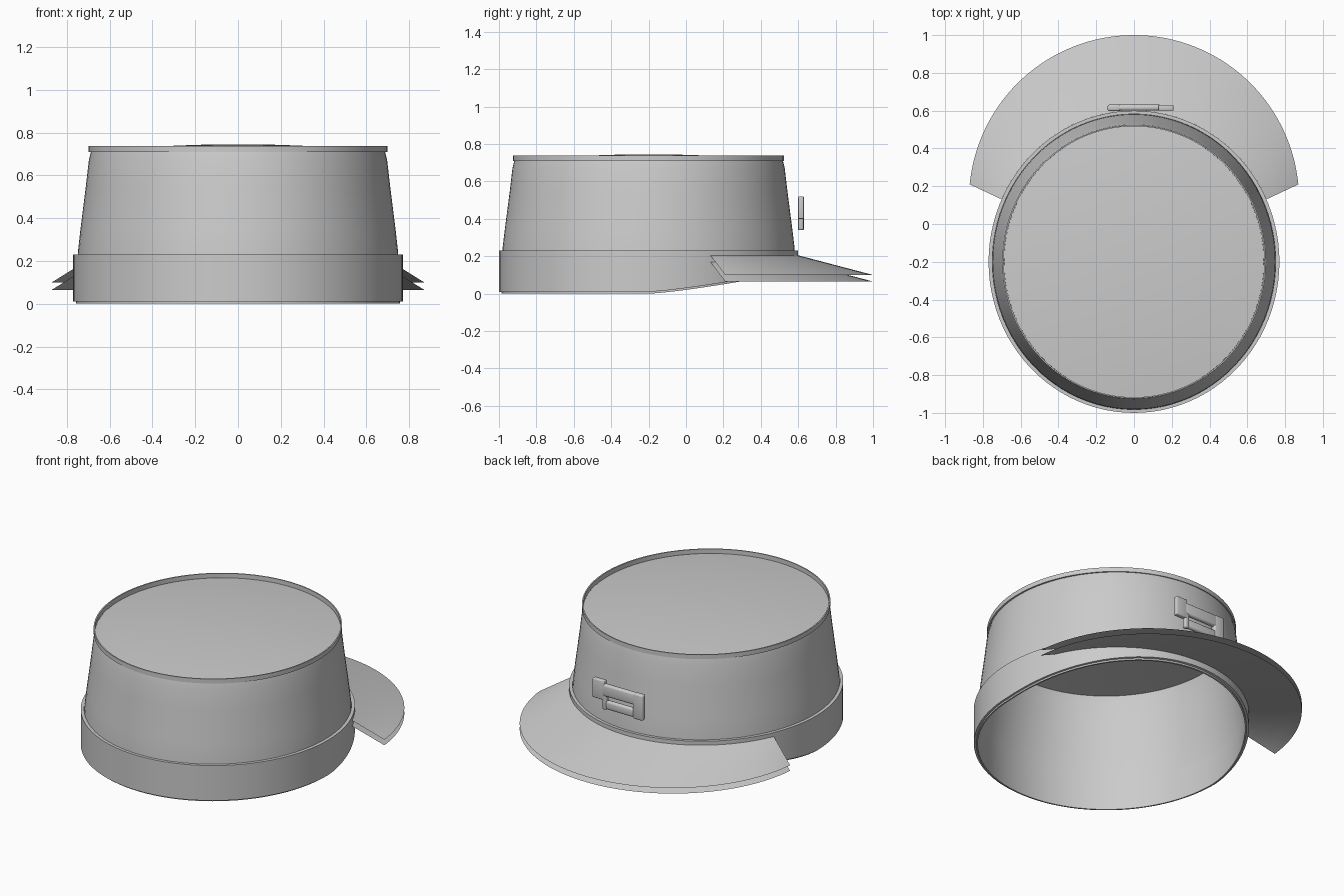
import bpy, bmesh
from math import sin, cos, pi, radians
from mathutils import Vector

cube = bpy.data.objects.get("Cube")
if cube:
    bpy.data.objects.remove(cube, do_unlink=True)

GREY = (0.6, 0.6, 0.6, 1)
mat = bpy.data.materials.new("plain grey")
mat.use_nodes = True
mat.diffuse_color = GREY
bsdf = next(n for n in mat.node_tree.nodes if n.type == "BSDF_PRINCIPLED")
bsdf.inputs["Base Color"].default_value = GREY

CENTRE_Y = -0.2
SEGMENTS = 96


def finish(name, bm):
    mesh = bpy.data.meshes.new(name)
    bm.to_mesh(mesh)
    bm.free()
    mesh.materials.append(mat)
    obj = bpy.data.objects.new(name, mesh)
    bpy.context.collection.objects.link(obj)
    bpy.ops.object.select_all(action="DESELECT")
    obj.select_set(True)
    bpy.context.view_layer.objects.active = obj
    bpy.ops.object.shade_smooth_by_angle(angle=radians(35))
    return obj


def bridge(bm, rows, closed):
    """Join consecutive rows of vertices with quads."""
    for a, b in zip(rows, rows[1:]):
        n = len(a)
        for i in range(n if closed else n - 1):
            j = (i + 1) % n
            bm.faces.new((a[i], a[j], b[j], b[i]))


def oval_shell(name, profile, cap=False):
    """Loft oval rings of (half width, half depth, height or height rule of y)."""
    bm = bmesh.new()
    rows = []
    for rx, ry, z in profile:
        row = []
        for i in range(SEGMENTS):
            a = 2 * pi * i / SEGMENTS
            y = CENTRE_Y + ry * sin(a)
            row.append(bm.verts.new((rx * cos(a), y, z(y) if callable(z) else z)))
        rows.append(row)
    bridge(bm, rows, True)
    if cap:
        bm.faces.new(rows[-1])
    return finish(name, bm)


# Lower edge of the band sweeps upward towards the visor
def band_edge(y):
    return 0.01 + 0.05 * (max(0, y + 0.2) / 0.4) ** 1.3


def liner_edge(y):
    return band_edge(y) - 0.01


# Head band with a flat upper ledge, and a sweat band inside it
oval_shell("head_band", [(0.755, 0.785, band_edge), (0.77, 0.8, band_edge),
                         (0.77, 0.8, 0.23), (0.75, 0.782, 0.23)])
oval_shell("sweat_band", [(0.75, 0.78, 0.2), (0.748, 0.778, liner_edge),
                          (0.757, 0.787, liner_edge), (0.757, 0.787, band_edge)])

# Tapered crown wall
oval_shell("crown", [(0.75, 0.782, 0.2), (0.747, 0.78, 0.25), (0.736, 0.768, 0.35),
                     (0.711, 0.742, 0.55), (0.697, 0.728, 0.67), (0.687, 0.718, 0.712)])

# Thin raised rim and the gently domed top within it
oval_shell("crown_rim", [(0.687, 0.715, 0.71), (0.698, 0.724, 0.71),
                         (0.698, 0.724, 0.738), (0.69, 0.717, 0.738), (0.69, 0.717, 0.71)])
dome = []
for k in (1, 0.85, 0.7, 0.55, 0.4, 0.25, 0.1, 0.02):
    dome.append((0.69 * k, 0.717 * k, 0.745 - 0.035 * k * k))
oval_shell("crown_top", dome, cap=True)


# Visor made of two parallel sloping sheets
def visor_sheet(name, inner_z, outer_z, steps=64, rings=4):
    bm = bmesh.new()
    rows = []
    for r in range(rings + 1):
        f = r / rings
        row = []
        for i in range(steps + 1):
            t = i / steps
            a = radians(24.4 + t * (180 - 2 * 24.4))
            b = radians(5.5 + t * (180 - 2 * 5.5))
            inner = Vector((0.77 * cos(a), CENTRE_Y + 0.8 * sin(a), inner_z))
            outer = Vector((0.874 * cos(b), 0.126 + 0.874 * sin(b), outer_z))
            row.append(bm.verts.new(inner.lerp(outer, f)))
        rows.append(row)
    bridge(bm, rows, False)
    bmesh.ops.recalc_face_normals(bm, faces=bm.faces)
    if sum(f.normal.z for f in bm.faces) < 0:
        bmesh.ops.reverse_faces(bm, faces=bm.faces)
    return finish(name, bm)


visor_sheet("visor_upper", 0.205, 0.1)
lower = visor_sheet("visor_lower", 0.17, 0.065)
lower.data.flip_normals()


# Buckle built from softened blocks
def block(name, x, y, z, bevel):
    bm = bmesh.new()
    bmesh.ops.create_cube(bm, size=1)
    for v in bm.verts:
        v.co = [lo + (c + 0.5) * (hi - lo) for c, (lo, hi) in zip(v.co, (x, y, z))]
    bmesh.ops.bevel(bm, geom=bm.edges[:], offset=bevel, segments=3,
                    profile=0.5, affect="EDGES")
    return finish(name, bm)


block("buckle_tab", (0.13, 0.21), (0.6, 0.63), (0.4, 0.52), 0.006)
block("buckle_end", (-0.14, -0.07), (0.598, 0.632), (0.34, 0.5), 0.01)
block("buckle_upper_bar", (-0.09, 0.145), (0.6, 0.632), (0.425, 0.5), 0.013)
block("buckle_lower_bar", (-0.09, 0.12), (0.6, 0.63), (0.345, 0.4), 0.013)
block("buckle_side", (0.115, 0.145), (0.6, 0.628), (0.34, 0.48), 0.008)
